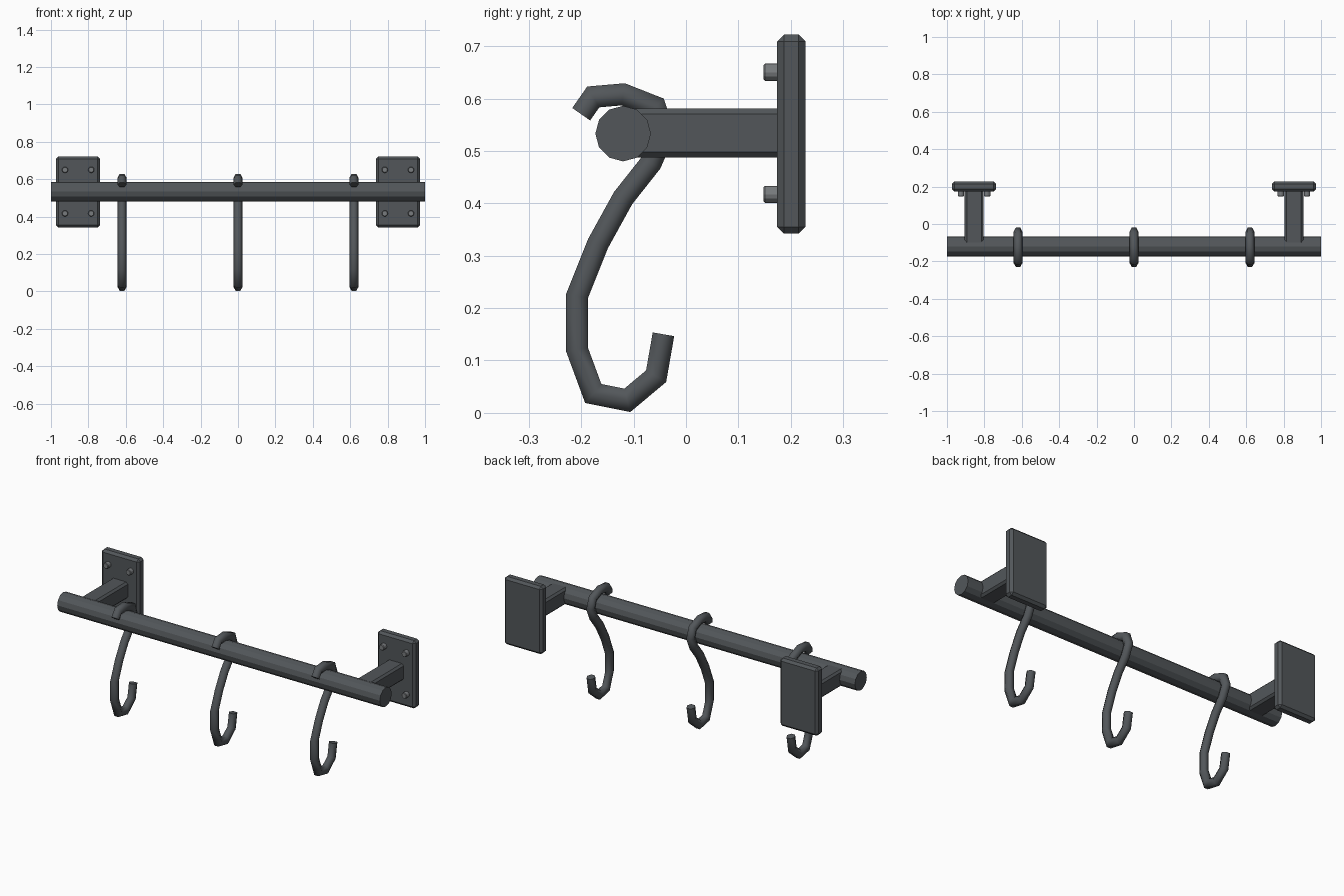
import bpy, bmesh, math
from mathutils import Vector, Matrix

if "Cube" in bpy.data.objects:
    bpy.data.objects.remove(bpy.data.objects["Cube"])


def material(name, color):
    m = bpy.data.materials.new(name)
    m.diffuse_color = (*color, 1)
    m.use_nodes = True
    m.node_tree.nodes["Principled BSDF"].inputs["Base Color"].default_value = m.diffuse_color
    return m


IRON = material("dark iron", (0.085, 0.094, 0.102))
STEEL = material("screw steel", (0.19, 0.2, 0.21))


def finish(name, bm, mat, bevel=0, smooth=None):
    bmesh.ops.recalc_face_normals(bm, faces=bm.faces)
    mesh = bpy.data.meshes.new(name)
    bm.to_mesh(mesh)
    bm.free()
    mesh.materials.append(mat)
    ob = bpy.data.objects.new(name, mesh)
    bpy.context.collection.objects.link(ob)
    if bevel:
        mod = ob.modifiers.new("bevel", 'BEVEL')
        mod.width = bevel
        mod.segments = 1
        mod.limit_method = 'ANGLE'
        mod.angle_limit = math.radians(50)
    if smooth:
        bpy.ops.object.select_all(action='DESELECT')
        ob.select_set(True)
        bpy.context.view_layer.objects.active = ob
        bpy.ops.object.shade_smooth_by_angle(angle=math.radians(smooth))
    return ob


def box(name, lo, hi, mat, bevel):
    bm = bmesh.new()
    lo, hi = Vector(lo), Vector(hi)
    bmesh.ops.create_cube(bm, size=1, matrix=Matrix.Translation((lo + hi) / 2)
                          @ Matrix.Diagonal((*(hi - lo), 1)))
    return finish(name, bm, mat, bevel)


def cylinder(name, center, axis, radius, length, sides, mat, bevel=0):
    bm = bmesh.new()
    turn = Matrix.Rotation(math.pi / 2, 4, 'Y' if axis == 'x' else 'X')
    bmesh.ops.create_cone(bm, cap_ends=True, segments=sides, radius1=radius,
                          radius2=radius, depth=length,
                          matrix=Matrix.Translation(center) @ turn)
    return finish(name, bm, mat, bevel)


def bent_rod(name, x, path, radius, sides, mat):
    """Sweep a polygon along a (y, z) path with mitred bends."""
    bm = bmesh.new()
    pts = [Vector(p) for p in path]
    rings = []
    for i, p in enumerate(pts):
        a = (p - pts[i - 1]).normalized() if i else (pts[1] - p).normalized()
        b = (pts[i + 1] - p).normalized() if i < len(pts) - 1 else a
        t = (a + b).normalized()
        side = Vector((-t.y, t.x)) / max(t.dot(a), 0.5)
        ring = []
        for k in range(sides):
            ang = 2 * math.pi * k / sides
            q = p + side * radius * math.sin(ang)
            ring.append(bm.verts.new((x + radius * math.cos(ang), q.x, q.y)))
        rings.append(ring)
    for r, s in zip(rings, rings[1:]):
        for k in range(sides):
            n = (k + 1) % sides
            bm.faces.new((r[k], r[n], s[n], s[k]))
    bm.faces.new(rings[0])
    bm.faces.new(rings[-1])
    return finish(name, bm, mat, smooth=65)


# Horizontal rail
cylinder("rail", (0, -0.12, 0.533), 'x', 0.053, 2.0, 12, IRON)

# Wall brackets: plate, arm and four screws each
for label, s in (("left", -1), ("right", 1)):
    cx = 0.855 * s
    box(f"{label}_wall_plate", (cx - 0.118, 0.174, 0.342),
        (cx + 0.118, 0.228, 0.722), IRON, 0.013)
    box(f"{label}_arm", (cx - 0.05, -0.11, 0.487),
        (cx + 0.05, 0.19, 0.581), IRON, 0.011)
    for dx in (-0.07, 0.07):
        for z in (0.417, 0.65):
            cylinder(f"{label}_screw", (cx + dx, 0.167, z), 'y',
                     0.0165, 0.038, 12, STEEL, 0.003)

# S-shaped hooks hanging over the rail
HOOK = [(-0.2, 0.57), (-0.177, 0.603), (-0.12, 0.608), (-0.059, 0.584),
        (-0.042, 0.535), (-0.067, 0.477), (-0.12, 0.41), (-0.168, 0.323),
        (-0.208, 0.223), (-0.208, 0.121), (-0.177, 0.037), (-0.112, 0.024),
        (-0.057, 0.07), (-0.043, 0.15)]
for label, x in (("left", -0.62), ("middle", 0), ("right", 0.62)):
    bent_rod(f"{label}_hook", x, HOOK, 0.024, 6, IRON)
